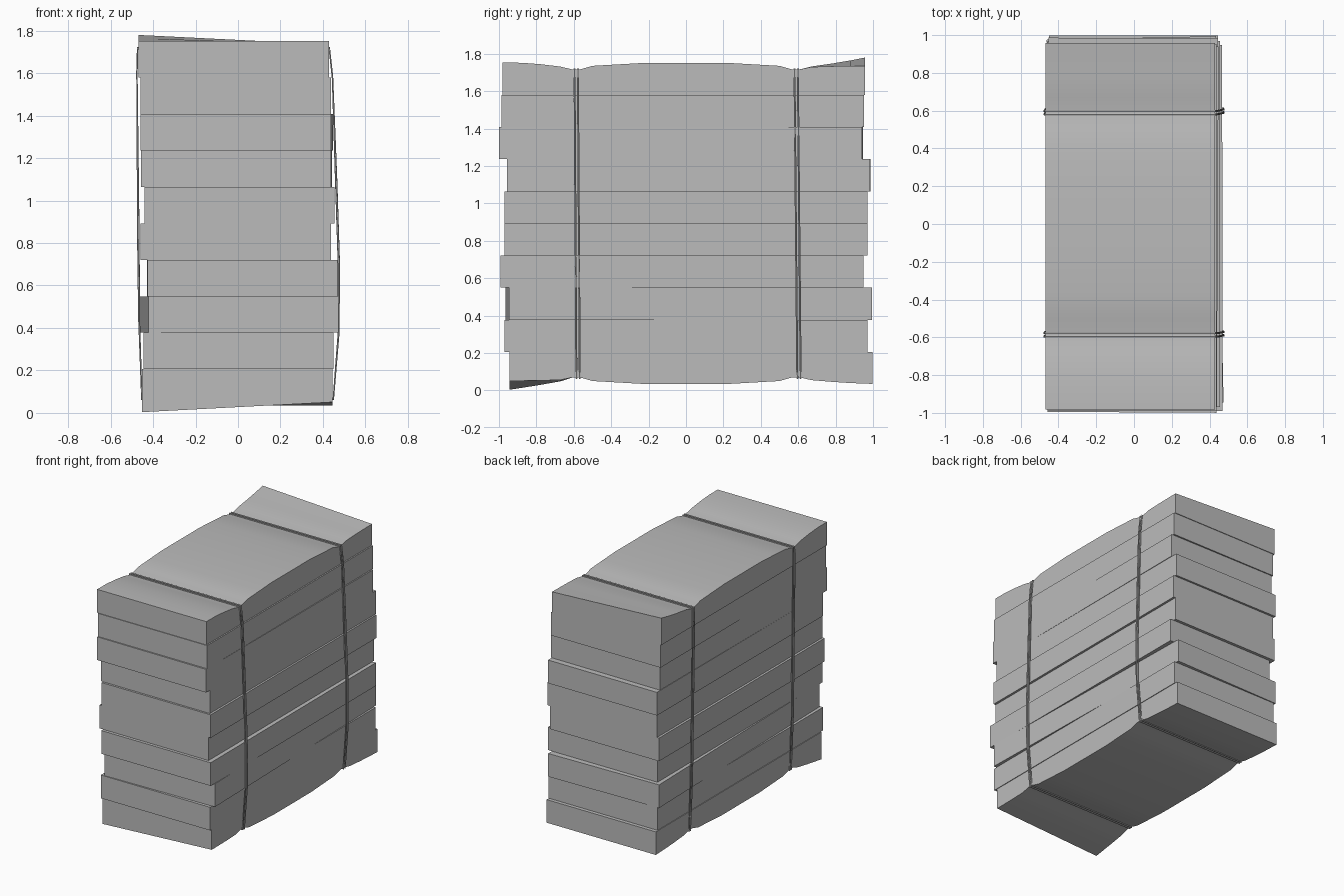
import bpy, bmesh, math
from mathutils import Matrix, Vector

cube = bpy.data.objects.get("Cube")
if cube:
    bpy.data.objects.remove(cube)


def material(name, color):
    m = bpy.data.materials.new(name)
    m.use_nodes = True
    m.diffuse_color = color
    m.node_tree.nodes["Principled BSDF"].inputs["Base Color"].default_value = color
    return m


GREY = material("plain grey", (0.5, 0.5, 0.5, 1))
LENGTH, WIDTH, BASE, THICK = 1.94, 0.896, 0.034, 0.1717


def finish(name, bm):
    bmesh.ops.recalc_face_normals(bm, faces=bm.faces)
    mesh = bpy.data.meshes.new(name)
    bm.to_mesh(mesh)
    bm.free()
    mesh.materials.append(GREY)
    ob = bpy.data.objects.new(name, mesh)
    bpy.context.collection.objects.link(ob)
    bpy.ops.object.select_all(action='DESELECT')
    ob.select_set(True)
    bpy.context.view_layer.objects.active = ob
    bpy.ops.object.shade_smooth_by_angle(angle=math.radians(30))
    return ob


def squeeze(y):
    """Depth of the dent pressed into an outer slab by the straps."""
    a = abs(y)
    pts = [(0, 0), (0.22, 0), (0.5, 0.016), (0.57, 0.036),
           (0.605, 0.036), (0.67, 0.022), (0.8, 0.018), (1.1, 0.016)]
    for (a0, d0), (a1, d1) in zip(pts, pts[1:]):
        if a <= a1:
            return d0 + (d1 - d0) * (a - a0) / (a1 - a0)
    return 0


def slab(name, level, x, y, turn, bend=None):
    bm = bmesh.new()
    bmesh.ops.create_cube(bm, size=1, matrix=Matrix.Diagonal((WIDTH, LENGTH, THICK, 1)))
    if bend:
        # crosswise cuts so that the outer face can follow the strap dents
        for c in (0.22, 0.36, 0.5, 0.57, 0.605, 0.67, 0.78, 0.88):
            for s in (-c, c):
                bmesh.ops.bisect_plane(bm, geom=bm.verts[:] + bm.edges[:] + bm.faces[:],
                                       plane_co=(0, s - y, 0), plane_no=(0, 1, 0))
    spin = Matrix.Rotation(math.radians(turn), 4, 'Z')
    place = Matrix.Translation((x, y, BASE + THICK * (level + 0.5)))
    bmesh.ops.transform(bm, matrix=place @ spin, verts=bm.verts)
    if bend:
        middle = BASE + THICK * (level + 0.5)
        for v in bm.verts:
            if (v.co.z - middle) * bend > 0:
                v.co.z += bend_offset(v.co, bend)
    return finish(name, bm)


def bend_offset(co, side):
    """Strap dent plus the one curled corner of the outer slab."""
    end = max(0, min(1, (co.y * side - 0.62) / 0.34))
    left = max(0, min(1, (0.45 - co.x) / 0.9))
    off = -squeeze(co.y)
    if side > 0:
        off += 0.046 * left * end ** 1.5
        off += 0.018 * max(0, min(1, (-co.y - 0.65) / 0.2))
    else:
        off += 0.05 * left * end
        off += 0.016 * max(0, min(1, (co.y - 0.65) / 0.3))
    return off * side


# Stack of slabs from the bottom up: centre x, centre y, turn in degrees
stack = [(-0.003, 0.027, 0), (0.002, 0.0, 0), (0.006, 0.015, 1.2), (0.02, -0.022, 0.1),
         (-0.01, 0.0, 0), (0.007, 0.0, 0), (-0.007, 0.015, -0.15), (-0.005, -0.027, -0.3),
         (-0.01, -0.017, 0), (-0.02, -0.012, 0)]
for i, (x, y, turn) in enumerate(stack):
    bend = {0: -1, len(stack) - 1: 1}.get(i)
    slab(f"slab_{i + 1}", i, x, y, turn, bend)


# Wire straps: pairs of thin loops pulled tight around the stack
LOOP = [(-0.453, 0.066), (-0.466, 0.45), (-0.469, 0.8), (-0.476, 1.6), (-0.473, 1.717),
        (0.43, 1.717), (0.445, 1.58), (0.462, 1.1), (0.475, 0.7), (0.474, 0.38), (0.449, 0.066)]


def strap(name, y_top, y_bottom, radius=0.006):
    bm = bmesh.new()
    centre = Vector((0, 0, 0.89))
    rings = []
    for x, z in LOOP:
        t = (z - 0.066) / 1.65
        p = Vector((x, y_bottom + (y_top - y_bottom) * t, z))
        out = (p - centre)
        out.y = 0
        out.normalize()
        ring = []
        for k in range(6):
            a = math.tau * k / 6
            ring.append(bm.verts.new(p + out * (radius * math.cos(a))
                                     + Vector((0, radius * math.sin(a), 0))))
        rings.append(ring)
    for r0, r1 in zip(rings, rings[1:] + rings[:1]):
        for k in range(6):
            n = (k + 1) % 6
            bm.faces.new((r0[k], r0[n], r1[n], r1[k]))
    finish(name, bm)


for end, top, bottom in (("front", -0.587, -0.577), ("back", 0.589, 0.604)):
    for n, shift in enumerate((-0.009, 0.009)):
        strap(f"{end}_strap_wire_{n + 1}", top + shift, bottom + shift)
